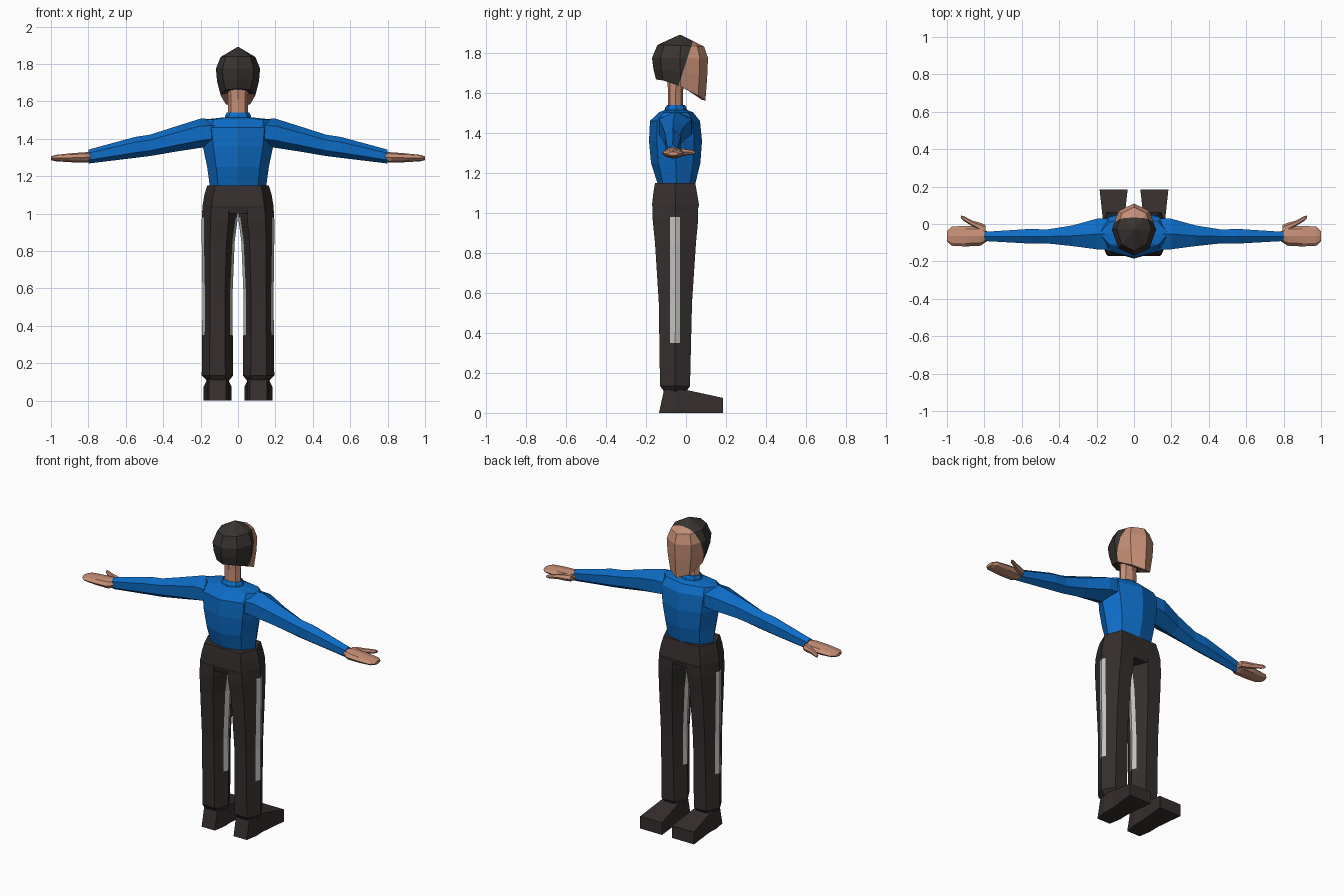
import bpy, bmesh, math
from mathutils import Vector

if "Cube" in bpy.data.objects:
    bpy.data.objects.remove(bpy.data.objects["Cube"])


def material(name, rgb):
    m = bpy.data.materials.new(name)
    m.diffuse_color = (*rgb, 1)
    m.use_nodes = True
    m.node_tree.nodes["Principled BSDF"].inputs["Base Color"].default_value = m.diffuse_color
    return m


BLUE = material("blue_shirt", (0.004, 0.15, 0.56))
DARK = material("dark_cloth", (0.036, 0.028, 0.027))
SKIN = material("skin", (0.56, 0.27, 0.18))
GREY = material("pale_stripe", (0.55, 0.55, 0.53))
HAIR = material("dark_hair", (0.04, 0.034, 0.031))


def unit_ring(n, start=0):
    """Regular ring scaled so that it fills -1..1 both ways."""
    pts = [(math.cos(start + k * math.tau / n), math.sin(start + k * math.tau / n)) for k in range(n)]
    mx, my = max(p[0] for p in pts), max(p[1] for p in pts)
    return [(a / mx, b / my) for a, b in pts]


OCT = unit_ring(8)
HEX = unit_ring(6)
RIDGED = unit_ring(6, math.pi / 2)
BOX = [(1, 1), (-1, 1), (-1, -1), (1, -1)]


def loft(name, rings, mats, paint=None, cuts=()):
    """Skin closed rings, cap both ends, cut by planes, colour by a rule."""
    bm = bmesh.new()
    rows = [[bm.verts.new(p) for p in r] for r in rings]
    n = len(rows[0])
    for a, b in zip(rows, rows[1:]):
        for k in range(n):
            bm.faces.new((a[k], a[(k + 1) % n], b[(k + 1) % n], b[k]))
    bm.faces.new(rows[0])
    bm.faces.new(rows[-1])
    for co, no in cuts:
        bmesh.ops.bisect_plane(bm, geom=bm.verts[:] + bm.edges[:] + bm.faces[:],
                               plane_co=co, plane_no=no)
    bmesh.ops.remove_doubles(bm, verts=bm.verts[:], dist=0.0002)
    bmesh.ops.recalc_face_normals(bm, faces=bm.faces[:])
    if paint:
        bm.normal_update()
        for f in bm.faces:
            f.material_index = paint(f)
    me = bpy.data.meshes.new(name)
    bm.to_mesh(me)
    bm.free()
    for m in mats:
        me.materials.append(m)
    ob = bpy.data.objects.new(name, me)
    bpy.context.collection.objects.link(ob)
    return ob


def flat_ring(shape, z, cx, hw, yb, yf):
    return [(cx + a * hw, (yb + yf) / 2 + b * (yf - yb) / 2, z) for a, b in shape]


def side_ring(shape, s, x, yb, yf, zb, zt):
    return [(s * x, (yb + yf) / 2 + a * (yf - yb) / 2, (zb + zt) / 2 + b * (zt - zb) / 2)
            for a, b in shape]


# Shirt body
loft("torso", [flat_ring(OCT, *r) for r in (
    (1.14, 0, 0.150, -0.140, 0.045), (1.25, 0, 0.165, -0.175, 0.072),
    (1.36, 0, 0.188, -0.185, 0.080), (1.46, 0, 0.200, -0.180, 0.070),
    (1.503, 0, 0.185, -0.135, 0.035), (1.515, 0, 0.070, -0.105, 0.005))], [BLUE])
loft("collar", [flat_ring(OCT, *r) for r in (
    (1.49, 0, 0.072, -0.110, 0.008), (1.525, 0, 0.068, -0.105, 0.003),
    (1.54, 0, 0.060, -0.095, -0.005))], [BLUE])
loft("neck", [flat_ring(OCT, *r) for r in (
    (1.50, 0, 0.055, -0.090, -0.015), (1.61, 0, 0.054, -0.090, -0.015),
    (1.69, 0, 0.056, -0.095, 0.010))], [SKIN])


# Head with hair cut along a slanted plane
def head_ring(hw, yb, yf, zb, zf):
    out = []
    for a, b in OCT:
        t = (b + 1) / 2
        out.append((a * hw, yb + (yf - yb) * t, zb + (zf - zb) * t ** 1.6))
    return out


hair_co, hair_no = Vector((0, 0.0, 1.752)), Vector((0, 0.2, -0.065))
loft("head", [head_ring(*r) for r in (
    (0.060, -0.100, 0.080, 1.665, 1.565), (0.093, -0.150, 0.097, 1.667, 1.562),
    (0.112, -0.163, 0.106, 1.72, 1.68), (0.118, -0.170, 0.110, 1.775, 1.775),
    (0.093, -0.143, 0.090, 1.84, 1.832), (0.004, -0.034, -0.026, 1.89, 1.89))],
    [SKIN, HAIR],
    lambda f: int((f.calc_center_median() - hair_co).dot(hair_no) < 0),
    [(hair_co, hair_no)])

# Trouser hips
loft("hips", [flat_ring(HEX, *r) for r in (
    (1.0, 0, 0.192, -0.160, 0.055), (1.04, 0, 0.190, -0.170, 0.065),
    (1.10, 0, 0.180, -0.163, 0.055), (1.15, 0, 0.165, -0.155, 0.046))], [DARK])
# Widen the hip front and back panels to meet the legs
for v in bpy.data.objects["hips"].data.vertices:
    if abs(v.co.y + 0.054) > 0.03:
        v.co.x *= 1.48

STRIPE_Y, STRIPE_W = -0.055, 0.026


def stripe(f):
    c = f.calc_center_median()
    return int(abs(c.y - STRIPE_Y) < STRIPE_W and 0.35 < c.z < 0.98 and abs(f.normal.x) > 0.5)


stripe_cuts = [((0, STRIPE_Y + d, 0), (0, 1, 0)) for d in (-STRIPE_W, STRIPE_W)]
stripe_cuts += [((0, 0, z), (0, 0, 1)) for z in (0.35, 0.98)]

for s, side in ((1, "right"), (-1, "left")):
    # Trouser leg with pale stripes on both sides
    loft(side + "_leg", [flat_ring(HEX, z, s * cx, hw, yb, yf) for z, cx, hw, yb, yf in (
        (0.105, 0.108, 0.058, -0.108, 0.000), (0.135, 0.110, 0.084, -0.130, 0.020),
        (0.55, 0.110, 0.080, -0.136, 0.030), (0.85, 0.106, 0.088, -0.155, 0.050),
        (0.97, 0.098, 0.096, -0.167, 0.061), (1.05, 0.096, 0.090, -0.167, 0.061))],
        [DARK, GREY], stripe, stripe_cuts)

    # Shoe flaring towards the toe
    loft(side + "_shoe", [[(s * 0.109 + a * hw, yt if b > 0 else y0, zt if b > 0 else 0)
                           for a, b in BOX] for y0, yt, hw, zt in (
        (-0.135, -0.110, 0.045, 0.115), (-0.06, -0.06, 0.058, 0.12),
        (0.01, 0.01, 0.056, 0.113), (0.185, 0.185, 0.075, 0.075))], [DARK])

    # Sleeve
    loft(side + "_sleeve", [side_ring(RIDGED, s, *r) for r in (
        (0.10, -0.140, 0.030, 1.370, 1.505), (0.20, -0.135, 0.028, 1.352, 1.508),
        (0.33, -0.118, -0.008, 1.332, 1.467), (0.47, -0.103, -0.030, 1.308, 1.422),
        (0.55, -0.105, -0.026, 1.298, 1.410), (0.80, -0.091, -0.042, 1.268, 1.342))], [BLUE])

    # Hand and thumb
    loft(side + "_hand", [side_ring(OCT, s, *r) for r in (
        (0.78, -0.088, -0.045, 1.278, 1.330), (0.82, -0.116, -0.010, 1.272, 1.328),
        (0.90, -0.120, -0.010, 1.275, 1.322), (0.975, -0.116, -0.014, 1.280, 1.314),
        (1.0, -0.092, -0.038, 1.286, 1.306))], [SKIN])
    loft(side + "_thumb", [side_ring(HEX, s, *r) for r in (
        (0.795, -0.050, -0.005, 1.285, 1.318), (0.82, -0.040, 0.006, 1.285, 1.320),
        (0.865, -0.012, 0.018, 1.290, 1.318), (0.91, 0.016, 0.042, 1.293, 1.314),
        (0.925, 0.030, 0.045, 1.297, 1.309))], [SKIN])
